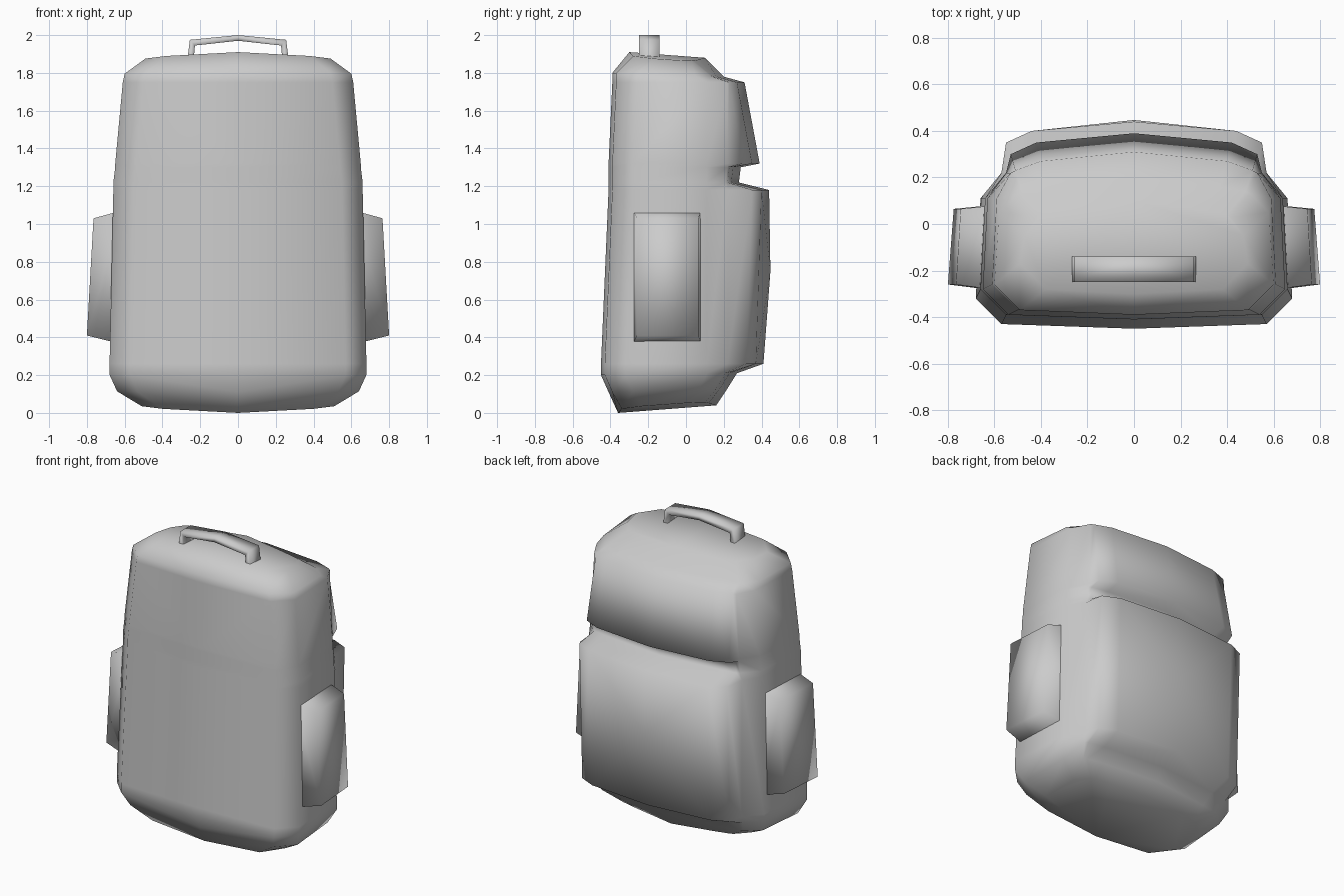
import bpy

cube = bpy.data.objects.get("Cube")
if cube:
    bpy.data.objects.remove(cube, do_unlink=True)

grey = bpy.data.materials.new("plain grey")
grey.use_nodes = True
COLOUR = (0.6, 0.6, 0.6, 1)
grey.diffuse_color = COLOUR
grey.node_tree.nodes["Principled BSDF"].inputs["Base Color"].default_value = COLOUR


def mirrored_part(name, verts, faces):
    """Build the +x half, smooth it and mirror it across x = 0."""
    mesh = bpy.data.meshes.new(name)
    mesh.from_pydata(verts, [], faces)
    mesh.materials.append(grey)
    mesh.shade_smooth()
    obj = bpy.data.objects.new(name, mesh)
    bpy.context.collection.objects.link(obj)
    mirror = obj.modifiers.new("mirror", 'MIRROR')
    mirror.use_clip = True
    mirror.merge_threshold = 0.0005
    return obj


def half_ring(z_front, z_back, side, front, back, corner):
    """Half cross-section from front centre, round the side, to back centre."""
    fold = min(0.22, back - 0.07)
    points = [(0, front), (side - 0.11, front + 0.02), (side, front + 0.13),
              (side - 0.02, min(0.11, fold - 0.08)), (corner + 0.02, fold),
              (corner, max(back - 0.09, fold + 0.01)),
              (corner - 0.11, back - 0.04), (0, back)]
    ring = []
    for x, y in points:
        t = (y - front) / (back - front)
        z = z_front + (z_back - z_front) * t
        ring.append((x, y, z))
    return ring


# Main bag: stacked sections; the back steps out for the flap and the pocket
sections = [
    # z front, z back, side x, front y, back y, back corner x
    (1.91, 1.88, 0.49, -0.30, 0.10, 0.40),
    (1.80, 1.78, 0.60, -0.39, 0.20, 0.48),
    (1.75, 1.75, 0.61, -0.39, 0.31, 0.51),
    (1.32, 1.32, 0.65, -0.41, 0.39, 0.53),
    (1.30, 1.30, 0.65, -0.41, 0.29, 0.53),
    (1.22, 1.22, 0.66, -0.41, 0.28, 0.53),
    (1.18, 1.18, 0.66, -0.41, 0.44, 0.55),
    (0.26, 0.26, 0.68, -0.45, 0.41, 0.55),
    (0.20, 0.21, 0.68, -0.45, 0.27, 0.54),
    (0.11, 0.13, 0.64, -0.41, 0.22, 0.51),
    (0.00, 0.04, 0.51, -0.36, 0.16, 0.40),
]
N = 8
POCKET = 6
verts = [p for s in sections for p in half_ring(*s)]
# The top and bottom fall away slightly towards the sides
for i in range(N):
    for k, sign in ((i, -1), (len(verts) - N + i, 1)):
        x, y, z = verts[k]
        verts[k] = (x, y, z + sign * 0.05 * x)
verts.append((0, 0.447, 0.75))
middle = len(verts) - 1
faces = [list(range(N)), list(range(middle - 1, middle - 1 - N, -1))]
for r in range(len(sections) - 1):
    for i in range(N - 1):
        u, l = r * N + i, (r + 1) * N + i
        if r == POCKET and i == N - 2:
            # Pocket panel fans out from a raised centre
            faces += [(l, l + 1, middle), (l, middle, u), (u, middle, u + 1)]
        else:
            faces.append((l, l + 1, u + 1, u))
mirrored_part("bag_body", verts, faces)

# Side pockets: tapered boxes, wider towards the bottom and the front
inner = [(0.64, -0.28, 0.37), (0.62, 0.08, 0.37),
         (0.60, 0.08, 1.07), (0.62, -0.28, 1.07)]
outer = [(0.80, -0.26, 0.41), (0.775, 0.065, 0.41),
         (0.745, 0.065, 1.03), (0.765, -0.26, 1.03)]
box = [(4, 5, 6, 7)]
for i in range(4):
    j = (i + 1) % 4
    box.append((i, j, j + 4, i + 4))
mirrored_part("side_pockets", inner + outer, box)

# Carry handle: flat bar bent over the top
rails = [((0, 1.97), (0, 2.0)),
         ((0.228, 1.945), (0.255, 1.975)),
         ((0.235, 1.87), (0.268, 1.87))]
bar = []
for (xi, zi), (xo, zo) in rails:
    bar += [(xi, -0.25, zi), (xi, -0.14, zi), (xo, -0.14, zo), (xo, -0.25, zo)]
strips = []
for r in range(len(rails) - 1):
    for i in range(4):
        a, b = r * 4 + i, r * 4 + (i + 1) % 4
        strips.append((a, a + 4, b + 4, b))
mirrored_part("carry_handle", bar, strips)
